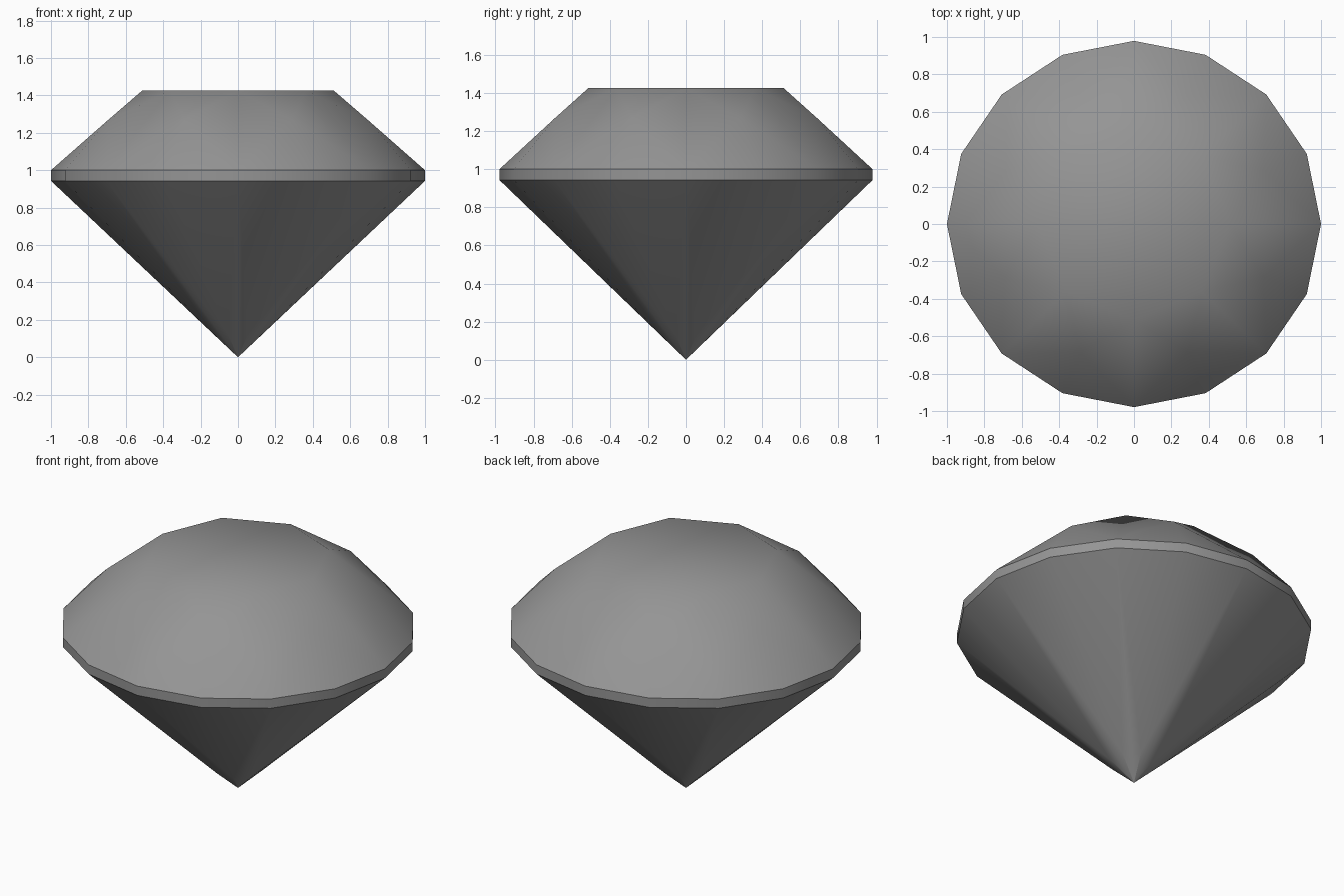
import bpy, bmesh, math

cube = bpy.data.objects.get("Cube")
if cube:
    bpy.data.objects.remove(cube, do_unlink=True)

SIDES = 16
MAIN = range(0, SIDES, 2)      # directions of the kite facets
HALF = range(1, SIDES, 2)      # directions between them

grey = bpy.data.materials.new("gem grey")
grey.use_nodes = True
colour = (0.30, 0.30, 0.30, 1)
grey.diffuse_color = colour
grey.node_tree.nodes["Principled BSDF"].inputs["Base Color"].default_value = colour

bm = bmesh.new()


def ring(steps, radius, z, depth=1.0):
    """Vertices around the axis, keyed by step."""
    verts = {}
    for i in steps:
        a = 2 * math.pi * i / SIDES
        verts[i] = bm.verts.new((radius * math.cos(a), depth * radius * math.sin(a), z))
    return verts


table = ring(MAIN, 0.513, 1.425)
star = ring(HALF, 0.75, 1.27, 0.99)
girdle_top = ring(range(SIDES), 1.0, 1.0, 0.979)
girdle_low = ring(range(SIDES), 1.0, 0.943, 0.979)
lower = ring(HALF, 0.14, 0.123, 0.979)
tip = bm.verts.new((0, 0, 0))

# Flat table on top
bm.faces.new(table.values())

for i in MAIN:
    prev, nxt, far = (i - 1) % SIDES, i + 1, (i + 2) % SIDES
    # Crown: kite, star facet and two girdle facets
    bm.faces.new((girdle_top[i], star[nxt], table[i], star[prev]))
    bm.faces.new((table[i], star[nxt], table[far]))
    bm.faces.new((girdle_top[i], girdle_top[nxt], star[nxt]))
    bm.faces.new((girdle_top[nxt], girdle_top[far], star[nxt]))
    # Pavilion: long kite and two lower facets
    bm.faces.new((girdle_low[i], lower[prev], tip, lower[nxt]))
    bm.faces.new((girdle_low[i], lower[nxt], girdle_low[nxt]))
    bm.faces.new((girdle_low[nxt], lower[nxt], girdle_low[far]))

# Girdle band
for i in range(SIDES):
    j = (i + 1) % SIDES
    bm.faces.new((girdle_low[i], girdle_low[j], girdle_top[j], girdle_top[i]))

bmesh.ops.recalc_face_normals(bm, faces=bm.faces)
mesh = bpy.data.meshes.new("cut_gem")
bm.to_mesh(mesh)
bm.free()
mesh.materials.append(grey)
gem = bpy.data.objects.new("cut_gem", mesh)
bpy.context.collection.objects.link(gem)

# Soft shading between shallow facets
bpy.context.view_layer.objects.active = gem
gem.select_set(True)
bpy.ops.object.shade_smooth_by_angle(angle=math.radians(30))
